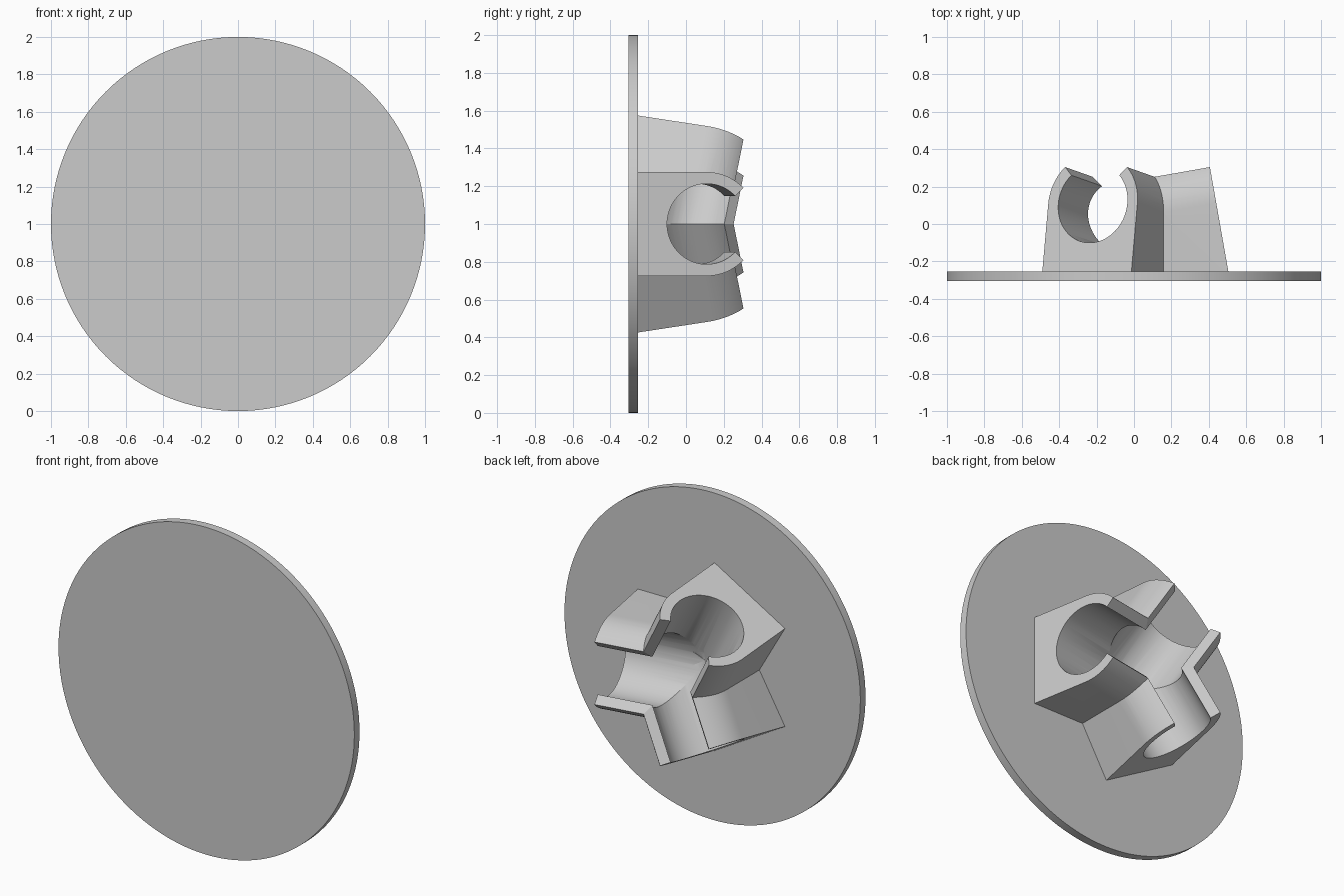
import bpy, bmesh, math
from mathutils import Vector

cube = bpy.data.objects.get("Cube")
if cube:
    bpy.data.objects.remove(cube, do_unlink=True)

TILT = math.radians(10)      # each socket leans away from the plate
LENGTH = 0.447               # socket length along its axis
HUB_Y = 0.032                # where the three axes meet
OUTER, INNER = 0.275, 0.213  # socket radii
FLOOR = -0.28                # socket foot, buried in the plate
LIP = math.radians(44)       # half angle of the clip opening

grey = bpy.data.materials.new("light grey")
grey.use_nodes = True
grey.diffuse_color = (0.6, 0.6, 0.6, 1)
grey.node_tree.nodes["Principled BSDF"].inputs["Base Color"].default_value = (0.6, 0.6, 0.6, 1)


def arc(radius, start, end, steps):
    angles = [start + (end - start) * i / steps for i in range(steps + 1)]
    return [(radius * math.cos(a), radius * math.sin(a)) for a in angles]


def prism(name, profile, turn, start_x, end_s):
    """Sweep a profile along a tilted axis; the start is cut upright, the end square.
    A profile height of None means the point stands on the floor."""
    out = Vector((math.cos(turn), 0, math.sin(turn)))
    side = Vector((-math.sin(turn), 0, math.cos(turn)))
    hub = Vector((0, HUB_Y, 1))
    bm = bmesh.new()
    rings = []
    for is_end in (False, True):
        ring = []
        for w, v in profile:
            if is_end:
                if v is None:
                    v = (FLOOR - HUB_Y - end_s * math.sin(TILT)) / math.cos(TILT)
                x = end_s * math.cos(TILT) - v * math.sin(TILT)
                y = end_s * math.sin(TILT) + v * math.cos(TILT)
            else:
                x = start_x
                y = FLOOR - HUB_Y if v is None else x * math.tan(TILT) + v / math.cos(TILT)
            ring.append(bm.verts.new(hub + out * x + side * w + Vector((0, y, 0))))
        rings.append(ring)
    a, b = rings
    bm.faces.new(a)
    bm.faces.new(b)
    for i in range(len(a)):
        j = (i + 1) % len(a)
        bm.faces.new((a[i], a[j], b[j], b[i]))
    bmesh.ops.recalc_face_normals(bm, faces=bm.faces)
    mesh = bpy.data.meshes.new(name)
    bm.to_mesh(mesh)
    bm.free()
    obj = bpy.data.objects.new(name, mesh)
    bpy.context.collection.objects.link(obj)
    mesh.materials.append(grey)
    return obj


def combine(target, other, operation):
    mod = target.modifiers.new("combine", 'BOOLEAN')
    mod.operation = operation
    mod.solver = 'EXACT'
    mod.object = other
    bpy.context.view_layer.objects.active = target
    bpy.ops.object.modifier_apply(modifier=mod.name)
    bpy.data.objects.remove(other, do_unlink=True)


def smooth(obj):
    bpy.ops.object.select_all(action='DESELECT')
    obj.select_set(True)
    bpy.context.view_layer.objects.active = obj
    bpy.ops.object.shade_smooth_by_angle(angle=math.radians(25))


# Round mounting plate
bpy.ops.mesh.primitive_cylinder_add(vertices=128, radius=1, depth=0.05,
                                    location=(0, -0.28, 1), rotation=(math.pi / 2, 0, 0))
plate = bpy.context.object
plate.name = "round_plate"
plate.data.materials.append(grey)
smooth(plate)

# Three-way socket block: round-topped arms, then open clip bores
turns = [math.radians(120 * i) for i in range(3)]
body = [(OUTER, None)] + arc(OUTER, 0, math.pi, 40) + [(-OUTER, None)]
up = math.pi / 2
bore = arc(INNER, up + LIP, up - LIP + 2 * math.pi, 60)
bore += [(0.6 * math.sin(LIP), 0.6 * math.cos(LIP)), (-0.6 * math.sin(LIP), 0.6 * math.cos(LIP))]

socket = prism("three_way_clip_socket", body, turns[0], -0.04, LENGTH)
for turn in turns[1:]:
    combine(socket, prism("arm", body, turn, -0.04, LENGTH), 'UNION')
for turn in turns:
    cutter = prism("bore_cutter", bore, turn, 0, LENGTH + 0.2)
    cutter.hide_render = True
    combine(socket, cutter, 'DIFFERENCE')
smooth(socket)
